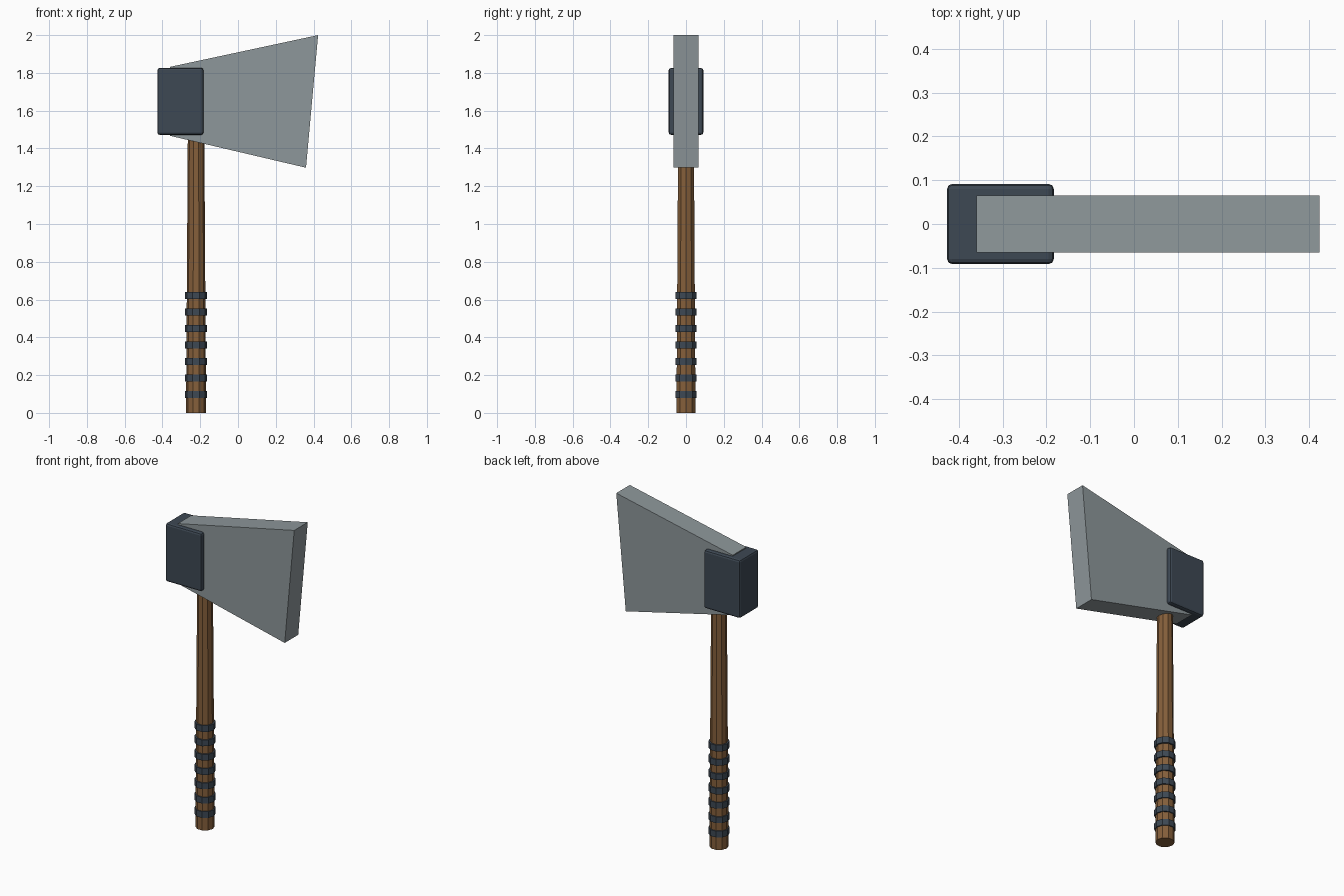
import bpy, bmesh, math

if "Cube" in bpy.data.objects:
    bpy.data.objects.remove(bpy.data.objects["Cube"])


def material(name, rgb):
    m = bpy.data.materials.new(name)
    m.diffuse_color = (*rgb, 1)
    m.use_nodes = True
    m.node_tree.nodes["Principled BSDF"].inputs["Base Color"].default_value = m.diffuse_color
    return m


steel = material("grey steel", (0.27, 0.31, 0.325))
dark = material("dark iron", (0.047, 0.065, 0.088))
wood = material("brown wood", (0.235, 0.115, 0.043))


def finish(name, bm, mat):
    bmesh.ops.recalc_face_normals(bm, faces=bm.faces)
    me = bpy.data.meshes.new(name)
    bm.to_mesh(me)
    bm.free()
    me.materials.append(mat)
    ob = bpy.data.objects.new(name, me)
    bpy.context.collection.objects.link(ob)
    return ob


def tapered_post(name, x, z0, z1, r0, r1, mat, sides=10):
    bm = bmesh.new()
    rings = [[bm.verts.new((x + r * math.cos(math.tau * i / sides),
                            r * math.sin(math.tau * i / sides), z))
              for i in range(sides)] for z, r in ((z0, r0), (z1, r1))]
    for i in range(sides):
        j = (i + 1) % sides
        bm.faces.new((rings[0][i], rings[0][j], rings[1][j], rings[1][i]))
    bm.faces.new(rings[0])
    bm.faces.new(rings[1])
    return finish(name, bm, mat)


GRIP_X = -0.222

# handle, running up into the head
tapered_post("handle", GRIP_X, 0, 1.75, 0.053, 0.042, wood)

# grip bands
for k in range(7):
    z = 0.098 + 0.0872 * k
    tapered_post(f"grip_band_{k + 1}", GRIP_X, z - 0.019, z + 0.019, 0.059, 0.059, dark)

# blade: flaring slab
bm = bmesh.new()
profile = [(-0.36, 1.467), (0.36, 1.298), (0.424, 2.0), (-0.36, 1.832)]
face = bm.faces.new([bm.verts.new((x, -0.065, z)) for x, z in profile])
ext = bmesh.ops.extrude_face_region(bm, geom=[face])
bmesh.ops.translate(bm, vec=(0, 0.13, 0),
                    verts=[v for v in ext["geom"] if isinstance(v, bmesh.types.BMVert)])
finish("blade", bm, steel)

# head block gripping the back of the blade, with softened edges
bm = bmesh.new()
bmesh.ops.create_cube(bm, size=1)
for v in bm.verts:
    v.co = (v.co.x * 0.244 - 0.305, v.co.y * 0.183, v.co.z * 0.354 + 1.649)
block = finish("head_block", bm, dark)
bev = block.modifiers.new("soft edges", "BEVEL")
bev.width = 0.012
bev.segments = 2
